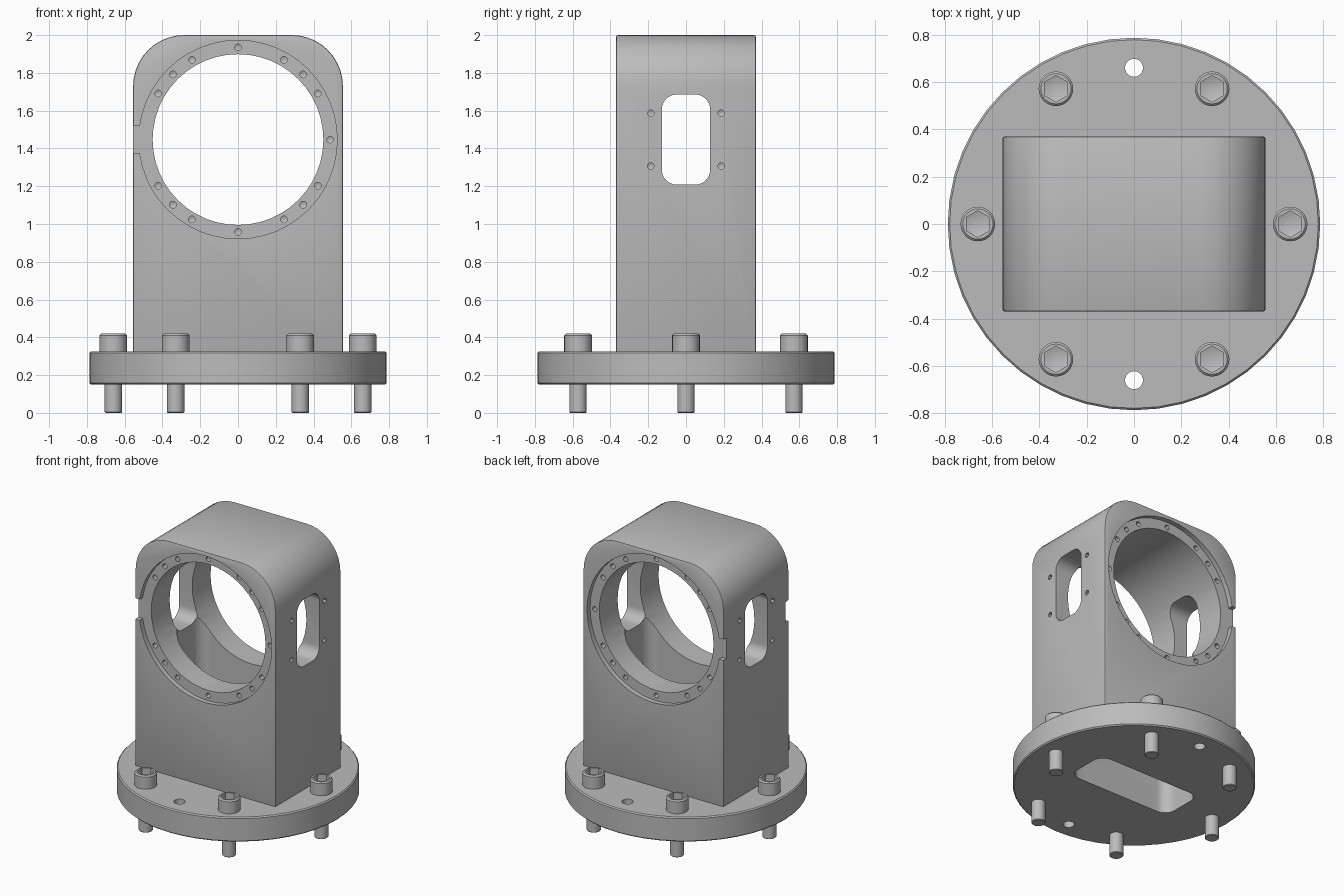
import bpy, bmesh
from math import cos, sin, pi, radians
from mathutils import Vector

if "Cube" in bpy.data.objects:
    bpy.data.objects.remove(bpy.data.objects["Cube"])

# Single machined-metal grey
grey = bpy.data.materials.new("machined_grey")
grey.use_nodes = True
grey.diffuse_color = (0.5, 0.5, 0.5, 1)
grey.node_tree.nodes["Principled BSDF"].inputs["Base Color"].default_value = grey.diffuse_color

BORE_Z = 1.447
AXES = {"x": lambda a, b, c: Vector((c, a, b)),
        "y": lambda a, b, c: Vector((a, c, b)),
        "z": lambda a, b, c: Vector((a, b, c))}


def circle(r, ca=0, cb=0, n=48, turn=0):
    return [(ca + r * cos(turn + 2 * pi * i / n), cb + r * sin(turn + 2 * pi * i / n))
            for i in range(n)]


def rounded(a0, a1, b0, b1, radii, steps=8):
    """Rectangle outline; radii for the corners ++, -+, --, +-."""
    corners = [(a1, b1, -1, -1), (a0, b1, 1, -1), (a0, b0, 1, 1), (a1, b0, -1, 1)]
    pts = []
    for k, ((a, b, sa, sb), r) in enumerate(zip(corners, radii)):
        if not r:
            pts.append((a, b))
            continue
        for i in range(steps + 1):
            t = (k + i / steps) * pi / 2
            pts.append((a + sa * r + r * cos(t), b + sb * r + r * sin(t)))
    return pts


def make(name, bm):
    bmesh.ops.recalc_face_normals(bm, faces=bm.faces)
    mesh = bpy.data.meshes.new(name)
    bm.to_mesh(mesh)
    bm.free()
    mesh.materials.append(grey)
    ob = bpy.data.objects.new(name, mesh)
    bpy.context.collection.objects.link(ob)
    return ob


def prisms(name, items):
    """Extrusions (outline, axis, start, end, tip); tip gives a conical end."""
    bm = bmesh.new()
    for outline, axis, start, end, tip in items:
        at = AXES[axis]
        lo = [bm.verts.new(at(a, b, start)) for a, b in outline]
        hi = [bm.verts.new(at(a, b, end)) for a, b in outline]
        n = len(lo)
        bm.faces.new(lo)
        for i in range(n):
            bm.faces.new((lo[i], lo[(i + 1) % n], hi[(i + 1) % n], hi[i]))
        cap = bm.faces.new(hi)
        if tip:
            centre = bmesh.ops.poke(bm, faces=[cap])["verts"][0]
            centre.co += at(0, 0, tip if end > start else -tip)
    return make(name, bm)


def lathe(name, profile, steps=48):
    bm = bmesh.new()
    vs = [bm.verts.new((r, 0, z)) for r, z in profile]
    edges = [bm.edges.new(pair) for pair in zip(vs, vs[1:])]
    bmesh.ops.spin(bm, geom=vs + edges, axis=(0, 0, 1), cent=(0, 0, 0),
                   angle=2 * pi, steps=steps)
    bmesh.ops.remove_doubles(bm, verts=bm.verts, dist=1e-5)
    return make(name, bm)


def apply(ob, mod):
    bpy.context.view_layer.objects.active = ob
    bpy.ops.object.modifier_apply(modifier=mod.name)


def cut(ob, items):
    cutter = prisms("cutter", items)
    mod = ob.modifiers.new("cut", "BOOLEAN")
    mod.operation, mod.solver, mod.object = "DIFFERENCE", "EXACT", cutter
    apply(ob, mod)
    bpy.data.objects.remove(cutter)


def smooth(ob):
    bpy.ops.object.select_all(action="DESELECT")
    ob.select_set(True)
    bpy.context.view_layer.objects.active = ob
    bpy.ops.object.shade_smooth_by_angle(angle=radians(30))


# Rectangular pocket running up through the flange into the bore
pocket = (rounded(-0.41, 0.41, -0.16, 0.16, [0.08] * 4), "z", -0.1, 1.4, 0)

# Round base flange with chamfered rims and two open holes
flange = lathe("base_flange", [(0, 0.15), (0.779, 0.15), (0.787, 0.158),
                               (0.787, 0.317), (0.779, 0.325), (0, 0.325)])
cut(flange, [pocket])
cut(flange, [(circle(0.038, 0, y, 24), "z", 0, 0.5, 0) for y in (-0.66, 0.66)])
smooth(flange)

# Upright housing block with rounded shoulders
housing = prisms("housing", [(rounded(-0.555, 0.555, 0.3, 2, [0.27, 0.27, 0, 0], 10),
                              "y", -0.37, 0.37, 0)])
bevel = housing.modifiers.new("edge", "BEVEL")
bevel.width, bevel.segments = 0.008, 2
bevel.limit_method, bevel.angle_limit = "ANGLE", radians(40)
apply(housing, bevel)

# Main bore, shallow ring seats and their side notches on both faces
cut(housing, [(circle(0.452, 0, BORE_Z), "y", -0.5, 0.5, 0)])
cut(housing, [(circle(0.525, 0, BORE_Z), "y", s * 0.5, s * 0.335, 0) for s in (-1, 1)])
notch = rounded(-0.7, -0.5, 1.372, 1.522, [0] * 4)
cut(housing, [(notch, "y", s * 0.5, s * 0.335, 0) for s in (-1, 1)])
cut(housing, [pocket])

# Side windows through both walls
window = rounded(-0.128, 0.128, 1.208, 1.686, [0.08] * 4)
cut(housing, [(window, "x", -0.7, 0.7, 0)])

# Drilled holes around the ring seats and beside the windows
drills = []
for s in (-1, 1):
    for deg in (0, 30, 45, 60, 90, 120, 135, 150, 210, 225, 240, 270, 300, 315, 330):
        t = radians(deg)
        hole = circle(0.018, 0.488 * cos(t), BORE_Z + 0.488 * sin(t), 12)
        drills.append((hole, "y", s * 0.4, s * 0.28, 0.01))
    for y in (-0.186, 0.186):
        for dz in (-0.14, 0.14):
            drills.append((circle(0.017, y, BORE_Z + dz, 12), "x", s * 0.6, s * 0.515, 0.01))
cut(housing, drills)
smooth(housing)

# Six socket-head bolts around the flange
bolt = lathe("bolt_1", [(0, 0), (0.042, 0), (0.046, 0.004), (0.046, 0.325), (0.073, 0.325),
                        (0.073, 0.411), (0.064, 0.42), (0, 0.42)], 32)
cut(bolt, [(circle(0.056, n=6, turn=pi / 6), "z", 0.5, 0.37, 0.02)])
smooth(bolt)
for i in range(6):
    ob = bolt
    if i:
        ob = bolt.copy()
        ob.name = f"bolt_{i + 1}"
        bpy.context.collection.objects.link(ob)
    ob.location = (0.66 * cos(i * pi / 3), 0.66 * sin(i * pi / 3), 0)
